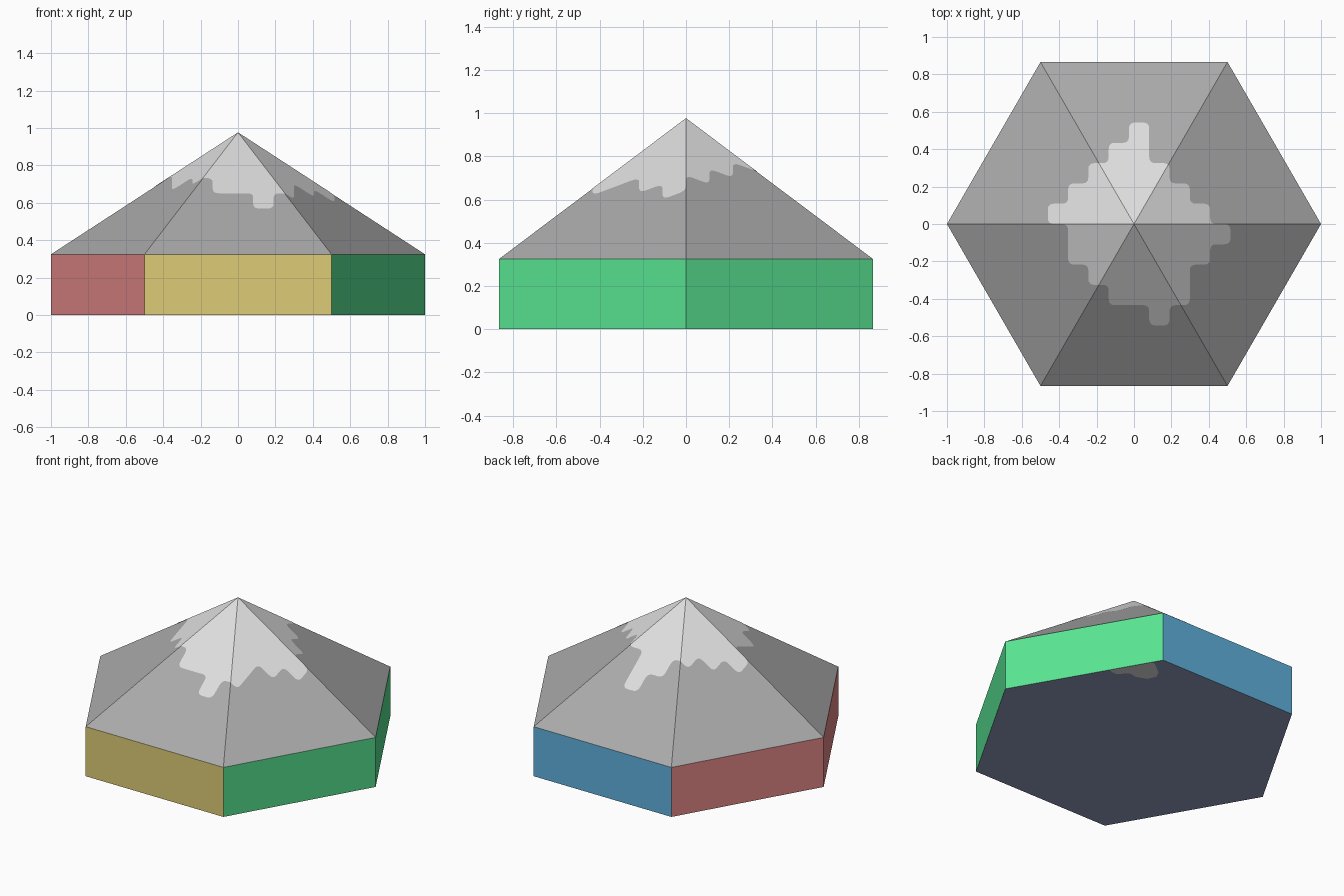
import bpy, bmesh, math
from mathutils import Vector

if "Cube" in bpy.data.objects:
    bpy.data.objects.remove(bpy.data.objects["Cube"])

WALL, APEX = 0.325, 0.975
APOTHEM = math.sqrt(3) / 2


def mat(name, r, g, b):
    lin = [((c / 255 + 0.055) / 1.055) ** 2.4 for c in (r, g, b)]
    m = bpy.data.materials.new(name)
    m.diffuse_color = (*lin, 1)
    m.use_nodes = True
    m.node_tree.nodes["Principled BSDF"].inputs["Base Color"].default_value = m.diffuse_color
    return m


rock = mat("rock grey", 170, 170, 170)
snow = mat("snow grey", 222, 222, 222)
green = mat("green", 88, 228, 146)
blue = mat("blue", 96, 177, 220)
red = mat("red", 238, 142, 142)
yellow = mat("yellow", 222, 204, 118)
under = mat("underside slate", 148, 158, 190)


def add(name, bm, mats):
    me = bpy.data.meshes.new(name)
    bm.to_mesh(me)
    bm.free()
    for m in mats:
        me.materials.append(m)
    ob = bpy.data.objects.new(name, me)
    bpy.context.collection.objects.link(ob)
    return ob


def ring(bm, z):
    return [bm.verts.new((math.cos(i * math.pi / 3), math.sin(i * math.pi / 3), z))
            for i in range(6)]


# Hexagonal base: one colour per side, slate underside
bm = bmesh.new()
low, high = ring(bm, 0), ring(bm, WALL)
side_colour = [0, 1, 2, 2, 3, 0]   # back right, back, back left, front left, front, front right
for i in range(6):
    j = (i + 1) % 6
    bm.faces.new((low[i], low[j], high[j], high[i])).material_index = side_colour[i]
bm.faces.new(low[::-1]).material_index = 4
add("hexagon_base", bm, [green, blue, red, yellow, under])

# Mountain: six sloping rock faces
bm = bmesh.new()
rim, tip = ring(bm, WALL), bm.verts.new((0, 0, APEX))
for i in range(6):
    bm.faces.new((rim[i], rim[(i + 1) % 6], tip))
add("mountain", bm, [rock])

# Snow cap outline: rows of square cells, from back to front (first cell, last cell)
CELL, X0 = 0.1085, -0.027
spans = [(0, 1), (-1, 1), (-2, 2), (-3, 3), (-4, 4), (-3, 5), (-3, 4), (-2, 3), (-1, 3), (1, 2)]
right, left = [], []
for n, (a, b) in enumerate(spans):
    for y in (5 - n, 4 - n):
        right.append((b, y))
        left.append((a, y))
steps = [Vector((X0 + CELL * x, CELL * y)) for x, y in right + left[::-1]]


def is_corner(p, q, r):
    u, v = q - p, r - q
    return abs(u.x * v.y - u.y * v.x) > 1e-6


steps = [p for i, p in enumerate(steps)
         if is_corner(steps[i - 1], p, steps[(i + 1) % len(steps)])]

# Round every step corner
outline = []
for i, p in enumerate(steps):
    a = p + (steps[i - 1] - p).normalized() * 0.033
    b = p + (steps[(i + 1) % len(steps)] - p).normalized() * 0.033
    for t in (0, 0.25, 0.5, 0.75, 1):
        outline.append(a * (1 - t) ** 2 + p * 2 * t * (1 - t) + b * t * t)


def flat_plate(points, z, up):
    bm = bmesh.new()
    f = bm.faces.new([bm.verts.new((p[0], p[1], z)) for p in points])
    f.normal_update()
    if (f.normal.z > 0) != up:
        f.normal_flip()
    bmesh.ops.triangulate(bm, faces=[f])
    return bm


# Snow cap: cut along the ridges, then draped just above the rock
bm = flat_plate(outline, 0, True)
for k in range(3):
    ang = k * math.pi / 3
    bmesh.ops.bisect_plane(bm, geom=bm.verts[:] + bm.edges[:] + bm.faces[:], dist=1e-5,
                           plane_co=(0, 0, 0), plane_no=(-math.sin(ang), math.cos(ang), 0))
for v in bm.verts:
    d = max(v.co.x * math.cos(a) + v.co.y * math.sin(a)
            for a in [math.pi / 6 + i * math.pi / 3 for i in range(6)])
    v.co.z = APEX - (APEX - WALL) * d / APOTHEM + 0.002
add("snow_cap", bm, [snow])

# Small pale patch on the underside, along the back right edge
patch = [(0.672, 0.568), (0.61, 0.56), (0.55, 0.62), (0.50, 0.61), (0.43, 0.635),
         (0.405, 0.69), (0.43, 0.74), (0.51, 0.80), (0.53, 0.81)]
add("underside_patch", flat_plate(patch, -0.001, False), [snow])
